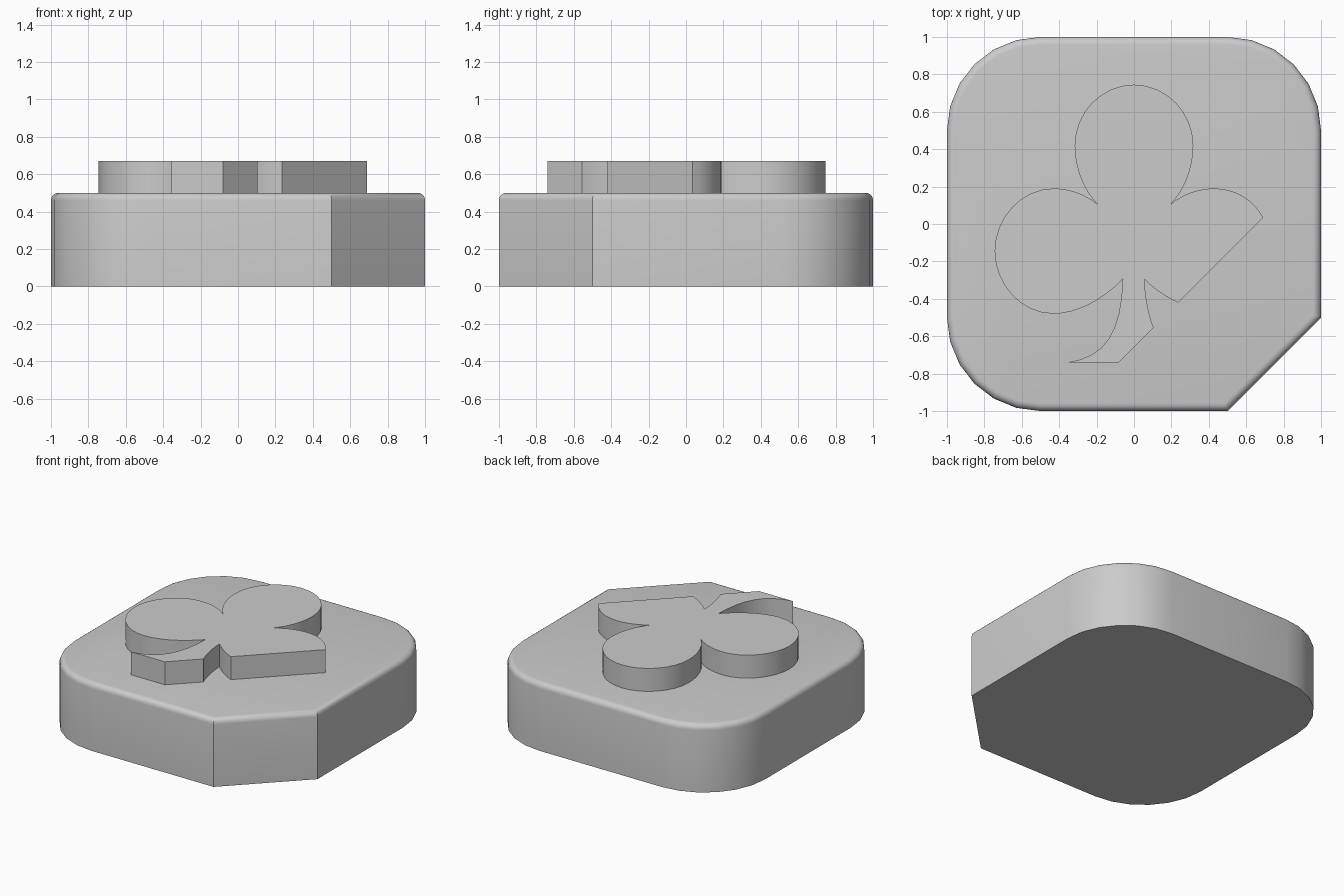
import bpy, bmesh, math
from mathutils import Vector
from mathutils.geometry import interpolate_bezier

cube = bpy.data.objects.get("Cube")
if cube:
    bpy.data.objects.remove(cube, do_unlink=True)

grey = bpy.data.materials.new("plain_grey")
grey.use_nodes = True
colour = (0.6, 0.6, 0.6, 1)
grey.diffuse_color = colour
grey.node_tree.nodes["Principled BSDF"].inputs["Base Color"].default_value = colour


def slab(name, outline, bottom, top, bevel=0):
    """Extrude a flat outline upward, optionally rounding its top rim."""
    bm = bmesh.new()
    face = bm.faces.new([bm.verts.new((x, y, bottom)) for x, y in outline])
    face.normal_update()
    if face.normal.z > 0:
        face.normal_flip()
    grown = bmesh.ops.extrude_face_region(bm, geom=[face], use_keep_orig=True)["geom"]
    for v in grown:
        if isinstance(v, bmesh.types.BMVert):
            v.co.z = top
    bmesh.ops.recalc_face_normals(bm, faces=bm.faces)
    if bevel:
        rim = [e for e in bm.edges if all(v.co.z == e.verts[0].co.z > bottom for v in e.verts)]
        bmesh.ops.bevel(bm, geom=rim, offset=bevel, segments=5, profile=0.5, affect='EDGES')
    mesh = bpy.data.meshes.new(name)
    bm.to_mesh(mesh)
    bm.free()
    mesh.materials.append(grey)
    obj = bpy.data.objects.new(name, mesh)
    bpy.context.collection.objects.link(obj)
    bpy.ops.object.select_all(action='DESELECT')
    obj.select_set(True)
    bpy.context.view_layer.objects.active = obj
    bpy.ops.object.shade_smooth_by_angle(angle=math.radians(31))
    return obj


# Base: square with three round corners and one straight cut corner
R = 0.5
base = [(R, -1), (1, -R)]
for quarter in range(3):
    cx, cy = ((R, R), (-R, R), (-R, -R))[quarter]
    for step in range(7):
        a = math.radians(90 * quarter + 15 * step)
        base.append((cx + R * math.cos(a), cy + R * math.sin(a)))
slab("base", base, 0, 0.5, bevel=0.04)

# Club outline: each entry is an end point, with two handles if curved
k = 0.175
path = [
    ((-0.317, 0.25), (-0.317, 0.43 - 0.01), (-0.317, 0.42)),
    ((-0.317, 0.42 + k), (-k, 0.745), (0, 0.745)),
    ((k, 0.745), (0.317, 0.42 + k), (0.317, 0.42)),
    ((0.317, 0.3), (0.27, 0.18), (0.195, 0.105)),
    ((0.26, 0.16), (0.345, 0.19), (0.43, 0.19)),
    ((0.54, 0.19), (0.64, 0.13), (0.69, 0.035)),
    ((0.235, -0.42),),
    ((0.17, -0.39), (0.11, -0.35), (0.055, -0.295)),
    ((0.06, -0.39), (0.075, -0.475), (0.105, -0.555)),
    ((-0.08, -0.74),),
    ((-0.355, -0.74),),
    ((-0.15, -0.71), (-0.07, -0.58), (-0.06, -0.295)),
    ((-0.17, -0.41), (-0.31, -0.48), (-0.43, -0.48)),
    ((-0.43 - k, -0.48), (-0.745, -0.145 - k), (-0.745, -0.145)),
    ((-0.745, -0.145 + k), (-0.43 - k, 0.19), (-0.43, 0.19)),
    ((-0.345, 0.19), (-0.26, 0.16), (-0.195, 0.105)),
]
path[0] = ((-0.27, 0.18), (-0.317, 0.3), (-0.317, 0.42))
club, here = [], path[-1][-1]
for *handles, end in path:
    if handles:
        pts = interpolate_bezier(*[Vector(p) for p in (here, *handles, end)], 9)
        club += [tuple(p[:2]) for p in pts[1:]]
    else:
        club.append(end)
    here = end
slab("club_emblem", club, 0.5, 0.67)
